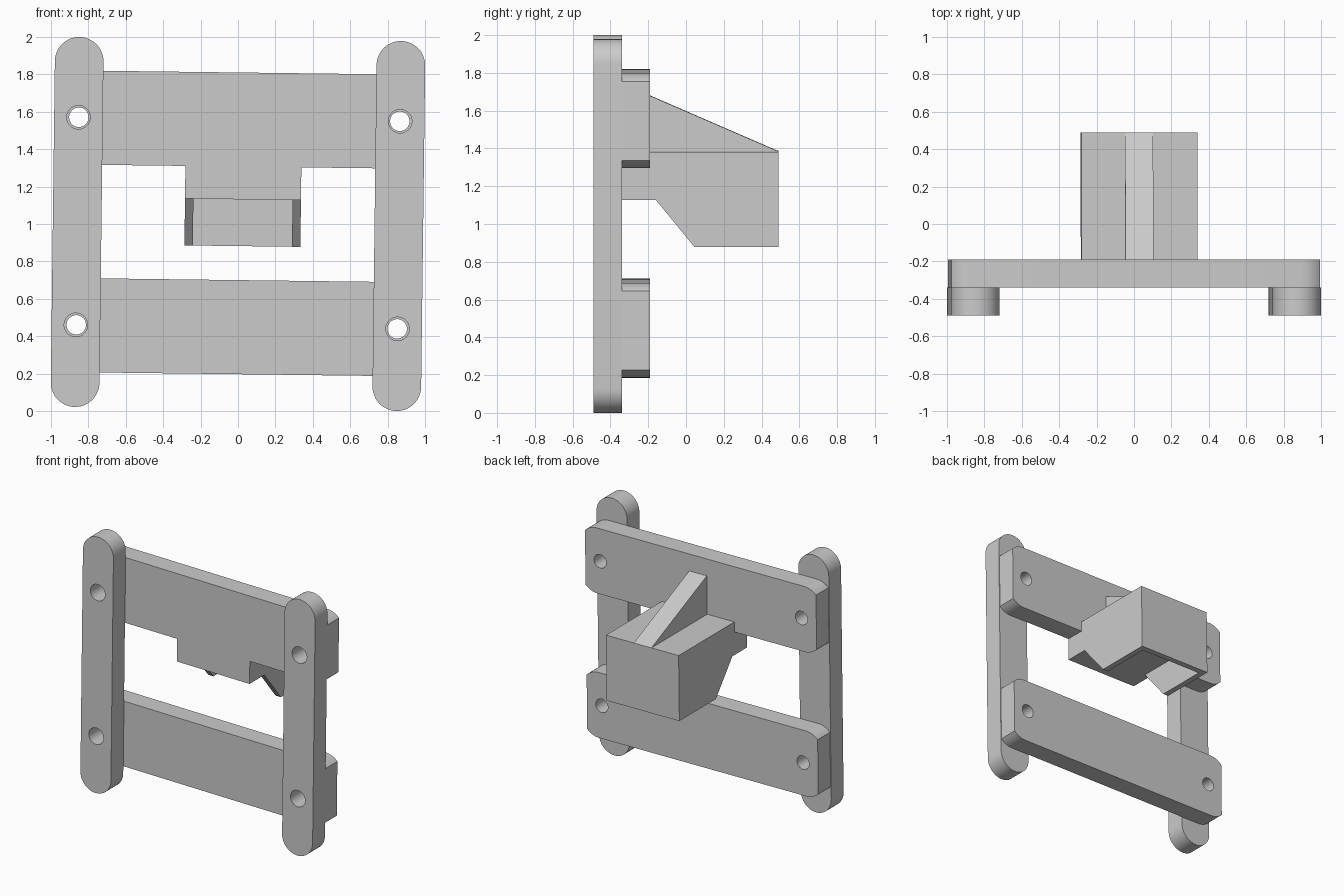
import bpy, bmesh
from math import sin, cos, pi, sqrt
from mathutils import Matrix, Vector

cube = bpy.data.objects.get("Cube")
if cube:
    bpy.data.objects.remove(cube)

grey = bpy.data.materials.new("plain grey")
grey.use_nodes = True
COLOUR = (0.6, 0.6, 0.6, 1)
grey.diffuse_color = COLOUR
grey.node_tree.nodes["Principled BSDF"].inputs["Base Color"].default_value = COLOUR

# the whole frame leans slightly around its middle
PIVOT = Vector((0, 0, 1))
LEAN = Matrix.Translation(PIVOT) @ Matrix.Rotation(0.0125, 4, 'Y') @ Matrix.Translation(-PIVOT)


def plate(name, loops, plane, lo, hi):
    """Extrude an outline with optional holes, drawn in the xz or yz plane."""
    curve = bpy.data.curves.new(name, 'CURVE')
    curve.dimensions = '2D'
    curve.fill_mode = 'BOTH'
    curve.extrude = (hi - lo) / 2
    for loop in loops:
        spline = curve.splines.new('POLY')
        spline.points.add(len(loop) - 1)
        for point, (a, b) in zip(spline.points, loop):
            point.co = (a, b, 0, 1)
        spline.use_cyclic_u = True
    temp = bpy.data.objects.new(name, curve)
    bpy.context.collection.objects.link(temp)
    bpy.context.view_layer.update()
    mesh = bpy.data.meshes.new_from_object(
        temp.evaluated_get(bpy.context.evaluated_depsgraph_get()))
    bpy.data.objects.remove(temp)
    bpy.data.curves.remove(curve)
    bm = bmesh.new()
    bm.from_mesh(mesh)
    mid = (lo + hi) / 2
    for v in bm.verts:
        a, b, c = v.co
        v.co = LEAN @ Vector((a, c + mid, b) if plane == 'xz' else (c + mid, a, b))
    bmesh.ops.remove_doubles(bm, verts=bm.verts, dist=1e-5)
    bmesh.ops.recalc_face_normals(bm, faces=bm.faces)
    bm.to_mesh(mesh)
    bm.free()
    mesh.materials.clear()
    mesh.materials.append(grey)
    obj = bpy.data.objects.new(name, mesh)
    bpy.context.collection.objects.link(obj)
    bpy.ops.object.select_all(action='DESELECT')
    obj.select_set(True)
    bpy.context.view_layer.objects.active = obj
    bpy.ops.object.shade_smooth_by_angle(angle=pi / 7)
    return obj


def arc(x, z, r, start, end, n):
    return [(x + r * cos(start + (end - start) * i / n),
             z + r * sin(start + (end - start) * i / n)) for i in range(n + 1)]


def hole(x, z, r):
    return arc(x, z, r, 0, 2 * pi, 32)[:-1]


HOLE_X, HOLE_Z = 0.858, (0.45, 1.56)
FRONT, JOIN, BACK = -0.49, -0.34, -0.19

# upright posts with fully rounded ends and bolt holes
for side, x in (("right", -0.86), ("left", 0.86)):
    r = 0.13
    outline = arc(x, 1.989 - r, r, 0, pi, 24) + arc(x, 0.011 + r, r, pi, 2 * pi, 24)
    plate(side + "_post", [outline] + [hole(x, z, 0.063) for z in HOLE_Z], 'xz', FRONT, JOIN)


def bar_end(side, bottom, top):
    """Right or left bar end, corners eased by a short arc, listed upwards."""
    r, run, end = 0.14, 0.1, 0.985
    ease = [(end - run + run * i / 6, r - sqrt(r * r - (run * i / 6) ** 2)) for i in range(7)]
    low = [(side * x, bottom + d) for x, d in ease]
    high = [(side * x, top - d) for x, d in reversed(ease)]
    return low + high


# cross bars, the upper one with a hanging tab
X0, X1, TAB = -0.285, 0.335, 1.132
for name, low, high, z in (("lower_bar", 0.197, 0.70, HOLE_Z[0]),
                           ("upper_bar", 1.307, 1.81, HOLE_Z[1])):
    outline = bar_end(1, low, high) + bar_end(-1, low, high)[::-1]
    if name == "upper_bar":
        outline += [(X0, low), (X0, TAB), (X1, TAB), (X1, low)]
    plate(name, [outline] + [hole(s * HOLE_X, z, 0.052) for s in (-1, 1)], 'xz', JOIN, BACK)

# hooked block behind the tab: two cheeks around a core with a back lip
WALL, TOP, FOOT, REAR = 0.045, 1.385, 0.882, 0.49
cheek = [(BACK, TOP), (BACK, TAB), (-0.16, TAB), (0.045, FOOT), (REAR, FOOT), (REAR, TOP)]
plate("right_cheek", [cheek], 'yz', X0, X0 + WALL)
plate("left_cheek", [cheek], 'yz', X1 - WALL, X1)
core = [(BACK, TOP), (BACK, TAB), (REAR - WALL, TAB), (REAR - WALL, FOOT),
        (REAR, FOOT), (REAR, TOP)]
plate("hook_core", [core], 'yz', X0 + WALL, X1 - WALL)

# sloping brace on top of the block
plate("brace_fin", [[(BACK, TOP), (REAR, TOP), (BACK, 1.68)]], 'yz', -0.053, 0.097)
